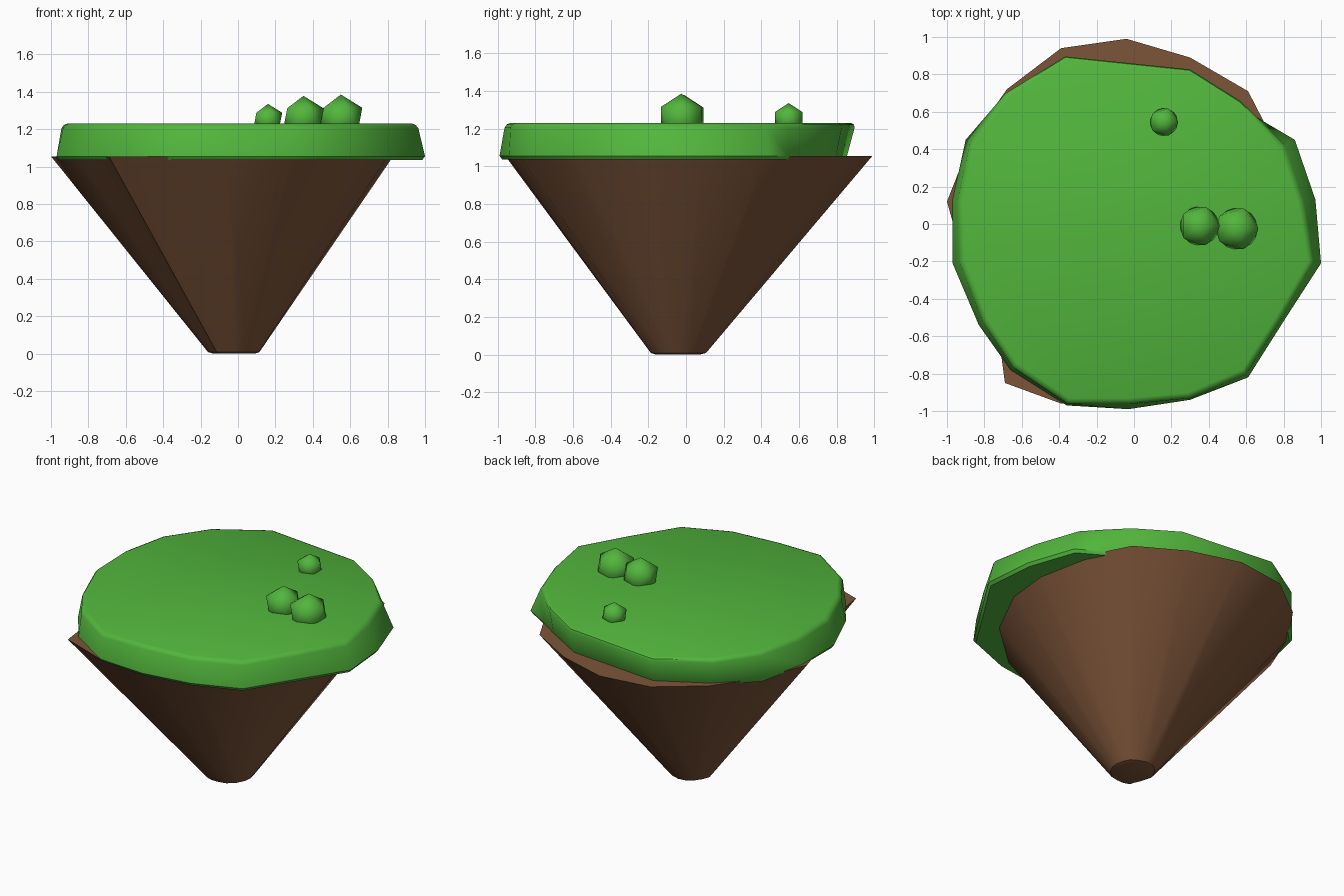
import bpy, bmesh
from mathutils import Vector

cube = bpy.data.objects.get("Cube")
if cube:
    bpy.data.objects.remove(cube, do_unlink=True)


def material(name, rgb):
    m = bpy.data.materials.new(name)
    m.use_nodes = True
    m.diffuse_color = (*rgb, 1)
    m.node_tree.nodes["Principled BSDF"].inputs["Base Color"].default_value = (*rgb, 1)
    return m


grass_green = material("grass green", (0.085, 0.47, 0.046))
earth_brown = material("earth brown", (0.205, 0.09, 0.041))


def finish(name, bm, mat, angle):
    bmesh.ops.recalc_face_normals(bm, faces=bm.faces[:])
    mesh = bpy.data.meshes.new(name)
    bm.to_mesh(mesh)
    bm.free()
    mesh.materials.append(mat)
    obj = bpy.data.objects.new(name, mesh)
    bpy.context.collection.objects.link(obj)
    bpy.ops.object.select_all(action='DESELECT')
    obj.select_set(True)
    bpy.context.view_layer.objects.active = obj
    bpy.ops.object.shade_smooth_by_angle(angle=angle)
    return obj


def loft(rings):
    """Closed solid through rings of equal point counts."""
    bm = bmesh.new()
    loops = [[bm.verts.new(p) for p in ring] for ring in rings]
    for a, b in zip(loops, loops[1:]):
        for i in range(len(a)):
            j = (i + 1) % len(a)
            bm.faces.new((a[i], a[j], b[j], b[i]))
    bm.faces.new(loops[0])
    bm.faces.new(loops[-1])
    return bm


# Earth cone: one irregular rim shrunk towards a blunt, rounded foot
rim = [(-0.04, 0.99), (0.30, 0.89), (0.61, 0.71), (0.76, 0.42), (0.83, 0.08),
       (0.80, -0.22), (0.62, -0.58), (0.29, -0.88), (-0.06, -0.95), (-0.39, -0.96),
       (-0.69, -0.85), (-0.71, -0.70), (-0.86, -0.38), (-1.0, 0.12),
       (-0.87, 0.45), (-0.68, 0.72), (-0.39, 0.94)]


def earth_ring(scale, z):
    k = 1 - scale
    return [(x * scale - 0.012 * k, y * scale - 0.05 * k, z) for x, y in rim]


earth = loft([earth_ring(s, z) for s, z in
              ((0.12, 0.0), (0.15, 0.008), (0.168, 0.03), (1.0, 1.055))])
finish("earth_cone", earth, earth_brown, 0.6)

# Grass slab: x, y of the widest outline, then bottom and top scale
outline = [(-0.37, 0.90, 0.95, 1.0), (0.30, 0.83, 0.96, 1.0), (0.57, 0.66, 0.97, 1.0),
           (0.69, 0.55, 1.0, 0.99), (0.86, 0.45, 1.0, 0.93), (0.97, 0.13, 1.0, 0.93),
           (1.0, -0.21, 1.0, 0.96), (0.80, -0.52, 1.0, 0.98), (0.61, -0.82, 1.0, 0.98),
           (0.30, -0.94, 1.0, 0.99), (-0.03, -0.99, 1.0, 0.97), (-0.36, -0.97, 1.0, 0.99),
           (-0.66, -0.78, 1.0, 0.98), (-0.83, -0.54, 1.0, 0.97), (-0.97, -0.21, 1.0, 0.96),
           (-0.97, 0.13, 1.0, 0.97), (-0.90, 0.45, 1.0, 0.97), (-0.69, 0.70, 0.97, 1.0)]


def grass_ring(t, shrink, z):
    return [Vector((x, y, 0)) * (lo + (hi - lo) * t) * shrink + Vector((0, 0, z))
            for x, y, lo, hi in outline]


grass = loft([grass_ring(t, s, z) for t, s, z in
              ((0, 0.985, 1.035), (0, 1.0, 1.055), (0.9, 1.0, 1.205),
               (1, 0.99, 1.222), (1, 0.97, 1.23))])
finish("grass_slab", grass, grass_green, 0.7)

# Rounded low-poly bushes
for name, place, radius in (("bush_large", (0.55, -0.025, 1.257), 0.128),
                            ("bush_medium", (0.35, -0.01, 1.258), 0.12),
                            ("bush_small", (0.16, 0.545, 1.25), 0.085)):
    bm = bmesh.new()
    bmesh.ops.create_icosphere(bm, subdivisions=1, radius=radius)
    bmesh.ops.translate(bm, verts=bm.verts[:], vec=place)
    finish(name, bm, grass_green, 1.5)
